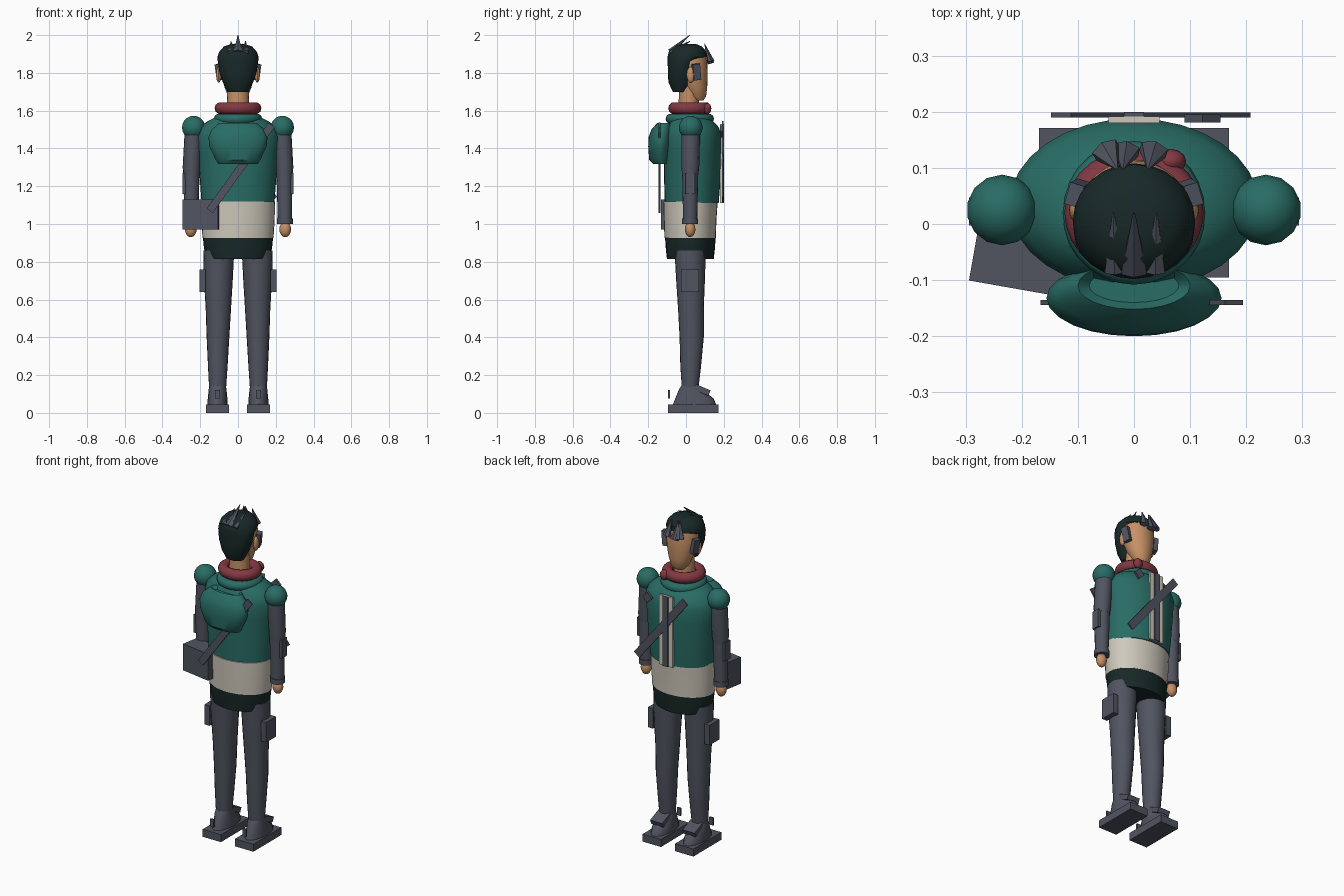
import bpy, bmesh, math
from mathutils import Matrix, Vector, Euler

def mat(name, rgb):
    m = bpy.data.materials.new(name)
    m.diffuse_color = (*rgb, 1)
    return m

TEAL = mat("teal cloth", (0.022, 0.150, 0.130))
GREY = mat("slate grey", (0.082, 0.088, 0.118))
DARK = mat("dark green black", (0.009, 0.022, 0.021))
CREAM = mat("cream", (0.62, 0.58, 0.50))
RED = mat("scarf red", (0.23, 0.04, 0.055))
SKIN = mat("skin", (0.56, 0.28, 0.13))

def finish(bm, name, material, angle=35):
    bmesh.ops.recalc_face_normals(bm, faces=bm.faces)
    for f in bm.faces:
        f.smooth = True
    me = bpy.data.meshes.new(name)
    bm.to_mesh(me)
    bm.free()
    me.set_sharp_from_angle(angle=math.radians(angle))
    me.materials.append(material)
    ob = bpy.data.objects.new(name, me)
    bpy.context.collection.objects.link(ob)
    return ob

def loft(name, rings, material, n=24, angle=35):
    """Stack of ellipses: (z, cx, cy, rx, ry)."""
    bm = bmesh.new()
    rows = [[bm.verts.new((cx + rx * math.cos(2 * math.pi * i / n),
                           cy + ry * math.sin(2 * math.pi * i / n), z))
             for i in range(n)] for z, cx, cy, rx, ry in rings]
    for a, b in zip(rows, rows[1:]):
        for i in range(n):
            j = (i + 1) % n
            bm.faces.new((a[i], a[j], b[j], b[i]))
    bm.faces.new(rows[0])
    bm.faces.new(rows[-1])
    return finish(bm, name, material, angle)

def box(name, loc, size, material, rot=(0, 0, 0)):
    bm = bmesh.new()
    bmesh.ops.create_cube(bm, size=1, matrix=Matrix.LocRotScale(
        Vector(loc), Euler(rot), Vector(size)))
    return finish(bm, name, material)

def ball(name, loc, size, material, seg=12, rings=8):
    bm = bmesh.new()
    bmesh.ops.create_uvsphere(bm, u_segments=seg, v_segments=rings, radius=1,
                              matrix=Matrix.LocRotScale(Vector(loc), None, Vector(size)))
    return finish(bm, name, material)

def spike(name, base, tip, r, material, flat=0.6):
    base, tip = Vector(base), Vector(tip)
    d = tip - base
    bm = bmesh.new()
    bmesh.ops.create_cone(bm, cap_ends=True, segments=6, radius1=r, radius2=0.002, depth=d.length,
                          matrix=Matrix.LocRotScale((base + tip) / 2, d.to_track_quat('Z', 'Y'),
                                                    Vector((1, flat, 1))))
    return finish(bm, name, material)

def ring(name, loc, major, minor, material, squash=1.0):
    n, k = 28, 10
    bm = bmesh.new()
    rows = []
    for i in range(n):
        a = 2 * math.pi * i / n
        row = []
        for j in range(k):
            b = 2 * math.pi * j / k
            r = major + minor * math.cos(b)
            row.append(bm.verts.new((loc[0] + r * math.cos(a), loc[1] + r * math.sin(a) * squash,
                                     loc[2] + minor * math.sin(b))))
        rows.append(row)
    for i in range(n):
        for j in range(k):
            p, q = rows[i], rows[(i + 1) % n]
            bm.faces.new((p[j], q[j], q[(j + 1) % k], p[(j + 1) % k]))
    return finish(bm, name, material, 50)

def strap(name, a, b, y, width, material):
    """Flat diagonal band between two (x, z) points."""
    dx, dz = b[0] - a[0], b[1] - a[1]
    return box(name, ((a[0] + b[0]) / 2, y, (a[1] + b[1]) / 2),
               (math.hypot(dx, dz), 0.009, width), material, (0, -math.atan2(dz, dx), 0))

# Clothing on the trunk
loft("jacket", [(1.11, 0, 0.03, 0.193, 0.143), (1.25, 0, 0.034, 0.203, 0.15),
                (1.38, 0, 0.035, 0.213, 0.153), (1.46, 0, 0.035, 0.222, 0.153),
                (1.51, 0, 0.033, 0.205, 0.142), (1.545, 0, 0.028, 0.16, 0.115),
                (1.57, 0, 0.022, 0.11, 0.095)], TEAL, 32)
loft("waist_band", [(0.925, 0, 0.022, 0.188, 0.136), (1.02, 0, 0.022, 0.194, 0.139),
                    (1.12, 0, 0.024, 0.196, 0.144)], CREAM, 32)
loft("skirt_hem", [(0.815, 0, 0.023, 0.166, 0.124), (0.87, 0, 0.023, 0.18, 0.13),
                   (0.93, 0, 0.023, 0.186, 0.134)], DARK, 32)
ring("jacket_collar", (0, 0.02, 1.557), 0.1, 0.028, TEAL)
ring("scarf", (0, 0.02, 1.613), 0.092, 0.032, RED, 0.92)
ball("scarf_knot", (0.065, 0.112, 1.61), (0.028, 0.022, 0.03), RED)
loft("hood", [(1.318, 0, -0.13, 0.105, 0.045), (1.34, 0, -0.135, 0.118, 0.06),
              (1.41, 0, -0.135, 0.152, 0.065), (1.46, 0, -0.132, 0.156, 0.066),
              (1.50, 0, -0.125, 0.14, 0.058), (1.535, 0, -0.11, 0.1, 0.042),
              (1.515, 0, -0.11, 0.08, 0.03)], TEAL)

# Zip, straps and badge
box("zip_panel", (0, 0.186, 1.32), (0.09, 0.012, 0.42), CREAM)
box("zip", (0, 0.192, 1.32), (0.036, 0.016, 0.42), GREY)
strap("face_side_strap", (-0.13, 1.53), (0.19, 1.13), 0.194, 0.045, GREY)
strap("hood_side_strap", (-0.15, 1.07), (0.178, 1.525), -0.14, 0.04, GREY)
box("badge", (0.122, 0.188, 1.49), (0.045, 0.014, 0.045), GREY, (0, math.pi / 4, 0))
box("shoulder_bag", (-0.191, -0.063, 1.05), (0.19, 0.11, 0.16), GREY, (0, 0, -math.radians(10)))

# Neck, head and hair
loft("neck", [(1.58, 0, 0.015, 0.06, 0.055), (1.73, 0, 0.015, 0.058, 0.052)], SKIN, 16)
loft("head", [(1.655, 0, 0.065, 0.035, 0.028), (1.675, 0, 0.06, 0.052, 0.046),
              (1.72, 0, 0.05, 0.07, 0.062), (1.78, 0, 0.035, 0.088, 0.08),
              (1.86, 0, 0.025, 0.097, 0.088), (1.91, 0, 0.02, 0.088, 0.08),
              (1.94, 0, 0.01, 0.05, 0.05)], SKIN)
loft("hair", [(1.70, 0, -0.03, 0.055, 0.04), (1.75, 0, -0.025, 0.08, 0.068),
              (1.80, 0, -0.022, 0.098, 0.074), (1.86, 0, -0.015, 0.107, 0.082),
              (1.885, 0, 0.005, 0.109, 0.103), (1.915, 0, 0.008, 0.098, 0.098),
              (1.94, 0, 0.01, 0.074, 0.074), (1.952, 0, 0.015, 0.04, 0.04)], DARK)
for x, z, w in ((-0.035, 1.965, 0.02), (0, 2.0, 0.026), (0.038, 1.968, 0.02)):
    spike("crown_spike", (x, -0.085, 1.91), (x * 1.05, 0.02, z), w, GREY)
for x0, x1, z in ((-0.05, -0.03, 1.86), (-0.015, -0.02, 1.85), (0.035, 0.025, 1.86)):
    spike("fringe_spike", (x0, 0.132, z), (x1, 0.098, 1.955), 0.028, GREY)

for s, side in ((-1, "left"), (1, "right")):
    # Ears and side locks
    ball(side + "_ear", (s * 0.102, 0.025, 1.79), (0.014, 0.022, 0.042), SKIN)
    box(side + "_side_lock", (s * 0.1, 0.055, 1.805), (0.026, 0.04, 0.085), GREY,
        (0.12, s * 0.12, s * 0.3))
    # Arm, pad, cuff and hand
    ball(side + "_shoulder", (s * 0.235, 0.025, 1.51), (0.063, 0.063, 0.063), TEAL, 14, 10)
    loft(side + "_upper_arm", [(1.26, s * 0.246, 0.022, 0.043, 0.043),
                               (1.30, s * 0.246, 0.023, 0.047, 0.047),
                               (1.50, s * 0.235, 0.025, 0.047, 0.05)], GREY, 16)
    loft(side + "_forearm", [(1.005, s * 0.248, 0.022, 0.037, 0.037),
                             (1.28, s * 0.246, 0.022, 0.043, 0.043)], GREY, 16)
    box(side + "_forearm_pad", (s * 0.285, 0.022, 1.215), (0.018, 0.05, 0.11), GREY)
    loft(side + "_cuff", [(1.0, s * 0.248, 0.022, 0.042, 0.042),
                          (1.03, s * 0.248, 0.022, 0.042, 0.042)], GREY, 16)
    ball(side + "_hand", (s * 0.25, 0.022, 0.972), (0.031, 0.028, 0.042), SKIN)
    # Leg with thigh pouch
    loft(side + "_leg", [(0.13, s * 0.108, 0.022, 0.045, 0.044), (0.25, s * 0.107, 0.025, 0.052, 0.055),
                         (0.40, s * 0.106, 0.03, 0.06, 0.064), (0.55, s * 0.104, 0.026, 0.067, 0.068),
                         (0.70, s * 0.104, 0.024, 0.076, 0.076),
                         (0.86, s * 0.102, 0.022, 0.082, 0.083)], GREY, 20)
    box(side + "_thigh_pouch", (s * 0.188, 0.022, 0.70), (0.034, 0.095, 0.12), GREY)
    # Boot: sole, upper, tongue and heel tab
    box(side + "_sole", (s * 0.108, 0.038, 0.0225), (0.122, 0.266, 0.045), GREY)
    loft(side + "_boot", [(0.04, s * 0.108, 0.045, 0.054, 0.116), (0.075, s * 0.108, 0.045, 0.052, 0.102),
                          (0.125, s * 0.108, 0.025, 0.047, 0.062),
                          (0.145, s * 0.108, 0.022, 0.044, 0.046)], GREY, 16)
    box(side + "_tongue", (s * 0.108, 0.085, 0.122), (0.08, 0.085, 0.03), GREY, (-0.4, 0, 0))
    box(side + "_heel_tab", (s * 0.108, -0.09, 0.098), (0.026, 0.01, 0.045), GREY)
